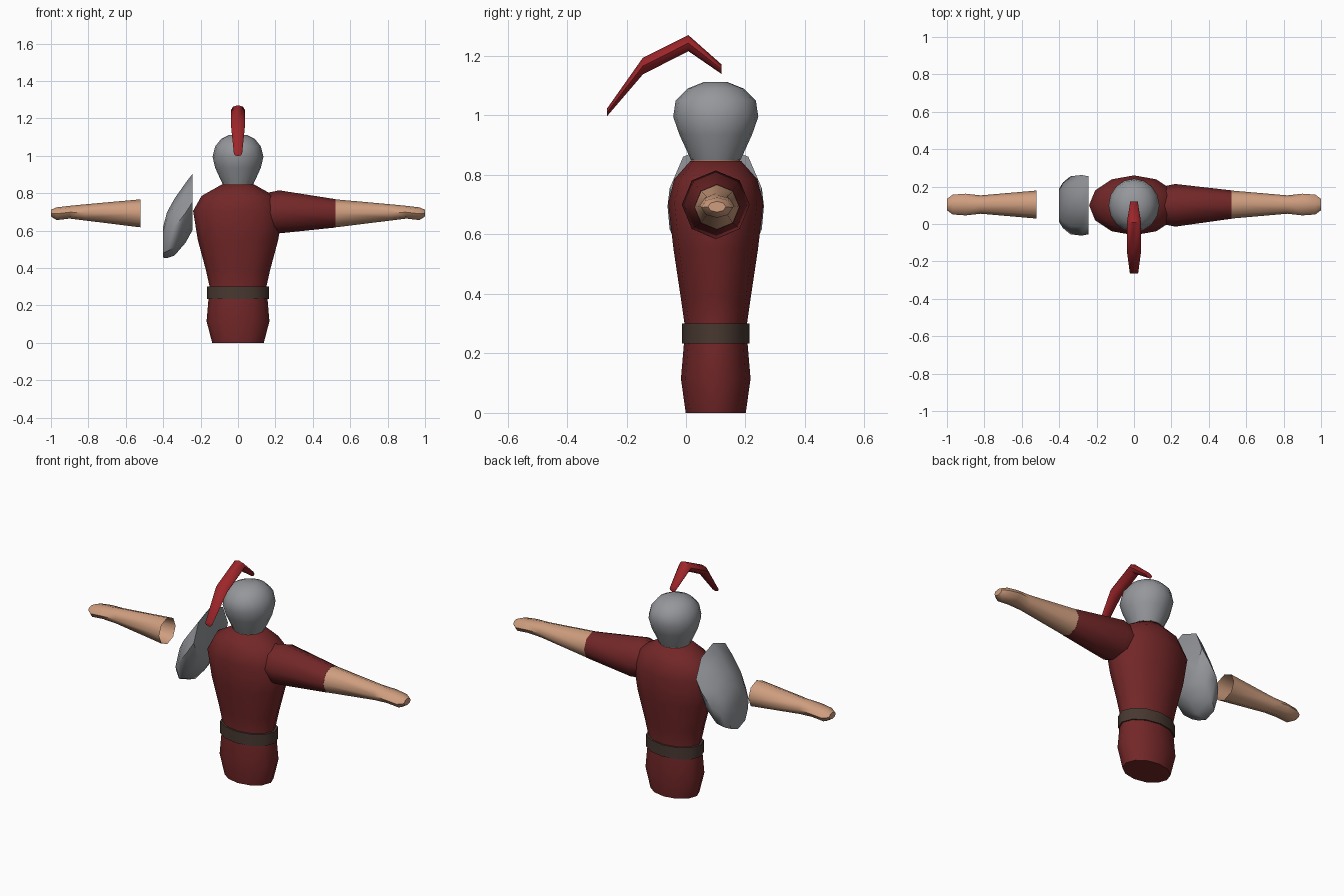
import bpy, bmesh
from math import sin, cos, pi, radians

default = bpy.data.objects.get("Cube")
if default:
    bpy.data.objects.remove(default)


def material(name, rgb):
    m = bpy.data.materials.new(name)
    m.use_nodes = True
    color = (*rgb, 1)
    m.diffuse_color = color
    bsdf = m.node_tree.nodes["Principled BSDF"]
    bsdf.inputs["Base Color"].default_value = color
    bsdf.inputs["Roughness"].default_value = 0.8
    return m


CLOTH = material("dark_red_cloth", (0.17, 0.02, 0.021))
PLUME = material("bright_red_plume", (0.34, 0.019, 0.023))
SKIN = material("skin", (0.62, 0.34, 0.21))
STEEL = material("grey_steel", (0.30, 0.31, 0.33))
LEATHER = material("brown_leather", (0.065, 0.04, 0.03))

# How (position, first offset, second offset) maps to x, y, z per loft axis
PLACE = {
    "X": lambda p, a, b: (p, a, b),
    "Y": lambda p, a, b: (a, p, b),
    "Z": lambda p, a, b: (a, b, p),
}


def loft(name, mat, axis, rings, sides, caps=(True, True), angle=50):
    """Skin elliptical rings (position, centre a, centre b, radius a, radius b)."""
    bm = bmesh.new()
    loops = []
    for p, ca, cb, ra, rb in rings:
        turn = [2 * pi * i / sides for i in range(sides)]
        loops.append([bm.verts.new(PLACE[axis](p, ca + ra * cos(t), cb + rb * sin(t)))
                      for t in turn])
    for low, high in zip(loops, loops[1:]):
        for i in range(sides):
            j = (i + 1) % sides
            bm.faces.new((low[i], low[j], high[j], high[i]))
    for loop, capped in zip((loops[0], loops[-1]), caps):
        if capped:
            bm.faces.new(loop)
    bmesh.ops.recalc_face_normals(bm, faces=bm.faces)
    mesh = bpy.data.meshes.new(name)
    bm.to_mesh(mesh)
    bm.free()
    mesh.materials.append(mat)
    obj = bpy.data.objects.new(name, mesh)
    bpy.context.collection.objects.link(obj)
    bpy.ops.object.select_all(action="DESELECT")
    obj.select_set(True)
    bpy.context.view_layer.objects.active = obj
    bpy.ops.object.shade_smooth_by_angle(angle=radians(angle))
    return obj


MID = 0.1  # depth of the body's centre line


def upright(profile):
    return [(z, 0, MID, rx, ry) for z, rx, ry in profile]


# Tunic, belt and neck
loft("tunic", CLOTH, "Z", upright([
    (0, 0.138, 0.101), (0.115, 0.168, 0.117), (0.233, 0.158, 0.107),
    (0.3, 0.152, 0.105), (0.39, 0.172, 0.118), (0.55, 0.215, 0.142),
    (0.705, 0.24, 0.16), (0.785, 0.195, 0.14), (0.847, 0.085, 0.085)]), 12)
loft("belt", LEATHER, "Z", upright([(0.233, 0.165, 0.114), (0.3, 0.165, 0.114)]), 12)
loft("neck", SKIN, "Z", upright([(0.82, 0.082, 0.082), (0.853, 0.082, 0.082)]), 12)

# Helmet
loft("helmet", STEEL, "Z", upright([
    (0.85, 0.083, 0.083), (0.935, 0.122, 0.122), (0.995, 0.136, 0.143),
    (1.05, 0.122, 0.135), (1.09, 0.09, 0.095), (1.112, 0.045, 0.04)]), 16)

# Plume arching over the helmet
loft("plume", PLUME, "Y", [
    (0.12, 0, 1.155, 0.02, 0.016), (0.008, 0, 1.243, 0.038, 0.027),
    (-0.145, 0, 1.166, 0.038, 0.028), (-0.265, 0, 1.011, 0.022, 0.013)], 8)

# Sleeve on the left arm only
loft("left_sleeve", CLOTH, "X", [
    (0.15, MID, 0.7, 0.1, 0.1), (0.22, MID, 0.7, 0.114, 0.115),
    (0.52, MID + 0.004, 0.692, 0.076, 0.076)], 8)

# Forearms, open at the elbow
forearm = [(0.52, 0.692, 0.075, 0.075), (0.82, 0.697, 0.049, 0.043),
           (0.9, 0.698, 0.058, 0.034), (0.97, 0.69, 0.053, 0.034),
           (1.0, 0.693, 0.03, 0.018)]
for side, name in ((1, "left_forearm"), (-1, "right_forearm")):
    loft(name, SKIN, "X", [(side * x, MID + 0.004, z, ry, rz)
                           for x, z, ry, rz in forearm], 8, (False, True))

# Sloping shoulder guard beside the right shoulder
loft("right_shoulder_guard", STEEL, "X", [
    (-0.242, MID, 0.755, 0.155, 0.15), (-0.28, MID, 0.695, 0.162, 0.16),
    (-0.34, MID, 0.618, 0.155, 0.152), (-0.38, MID, 0.575, 0.122, 0.122),
    (-0.4, MID, 0.538, 0.09, 0.083)], 8)
